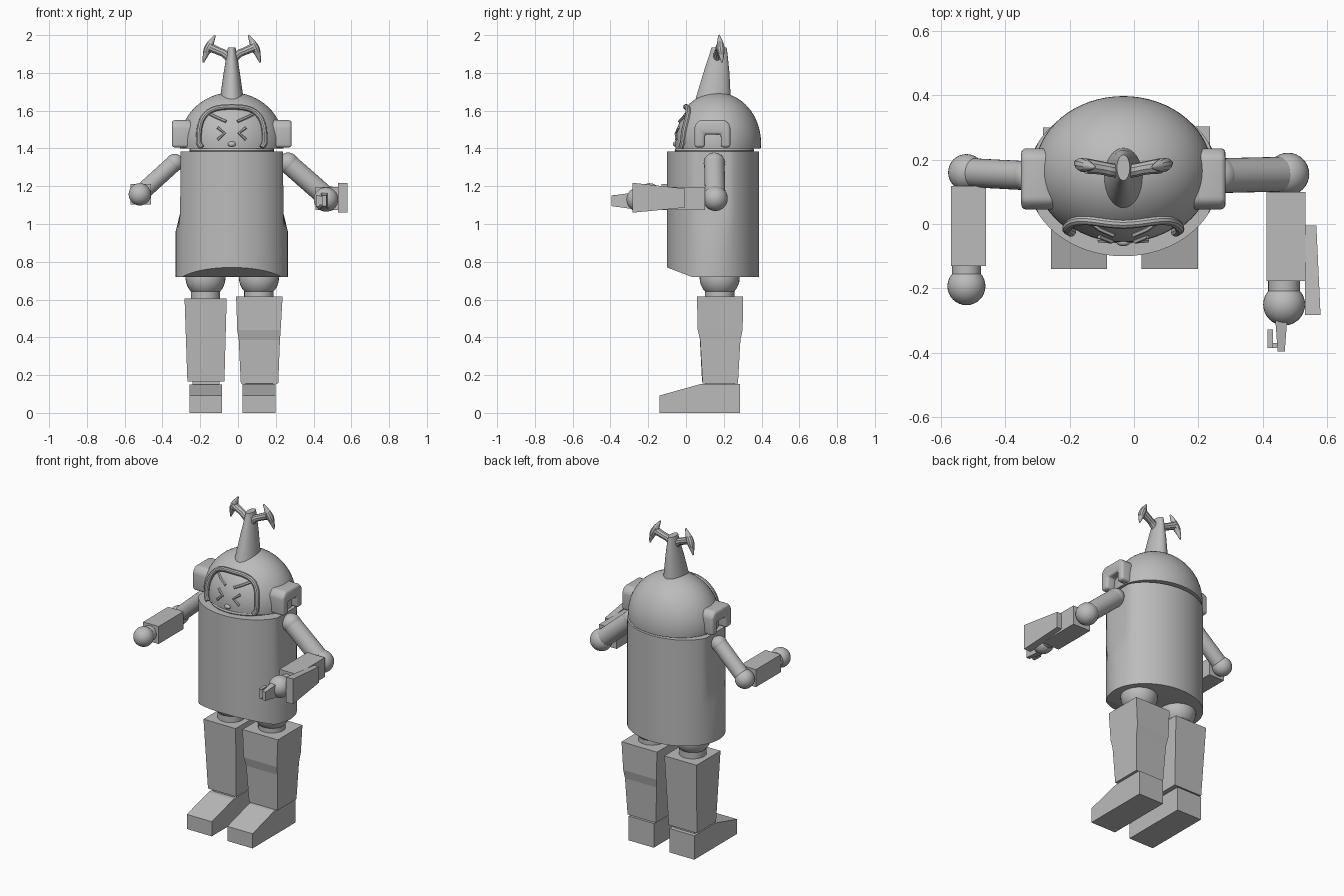
import bpy, bmesh, math
from mathutils import Vector

if "Cube" in bpy.data.objects:
    bpy.data.objects.remove(bpy.data.objects["Cube"])

CX = -0.033  # centre line of torso and head
grey = bpy.data.materials.new("plain grey")
grey.diffuse_color = (0.5, 0.5, 0.5, 1)
grey.use_nodes = True
grey.node_tree.nodes["Principled BSDF"].inputs["Base Color"].default_value = grey.diffuse_color


def finish(ob, smooth=True, bevel=0):
    bpy.ops.object.select_all(action='DESELECT')
    ob.select_set(True)
    bpy.context.view_layer.objects.active = ob
    ob.data.materials.clear()
    ob.data.materials.append(grey)
    if bevel:
        m = ob.modifiers.new("bevel", 'BEVEL')
        m.width, m.segments = bevel, 3
        bpy.ops.object.modifier_apply(modifier="bevel")
    if smooth:
        bpy.ops.object.shade_smooth_by_angle(angle=math.radians(35))
    return ob


def from_bm(name, bm, smooth=True, bevel=0):
    bmesh.ops.recalc_face_normals(bm, faces=bm.faces[:])
    me = bpy.data.meshes.new(name)
    bm.to_mesh(me)
    bm.free()
    ob = bpy.data.objects.new(name, me)
    bpy.context.collection.objects.link(ob)
    return finish(ob, smooth, bevel)


def cut(bm, co, no):
    """Remove what lies on the normal side of a plane and close the hole."""
    r = bmesh.ops.bisect_plane(bm, geom=bm.verts[:] + bm.edges[:] + bm.faces[:],
                               plane_co=co, plane_no=no, clear_outer=True)
    edges = [e for e in r['geom_cut'] if isinstance(e, bmesh.types.BMEdge)]
    bmesh.ops.contextual_create(bm, geom=edges)


def loft_bm(rings):
    bm = bmesh.new()
    vs = [[bm.verts.new(p) for p in r] for r in rings]
    n = len(vs[0])
    for a, b in zip(vs, vs[1:]):
        for i in range(n):
            bm.faces.new((a[i], a[(i + 1) % n], b[(i + 1) % n], b[i]))
    bm.faces.new(vs[0])
    bm.faces.new(vs[-1])
    bmesh.ops.recalc_face_normals(bm, faces=bm.faces[:])
    return bm


def loft(name, rings, smooth=True, bevel=0):
    return from_bm(name, loft_bm(rings), smooth, bevel)


def tapered(name, sections):
    """Blocky column from (z, x0, x1, y0, y1) sections."""
    return loft(name, [[(a, c, z), (b, c, z), (b, d, z), (a, d, z)]
                       for z, a, b, c, d in sections], False)


def box(name, x0, x1, y0, y1, z0, z1):
    return tapered(name, [(z0, x0, x1, y0, y1), (z1, x0, x1, y0, y1)])


def ellipsoid(name, c, r, floor=None, seg=40):
    bm = bmesh.new()
    bmesh.ops.create_uvsphere(bm, u_segments=seg, v_segments=seg // 2, radius=1)
    for v in bm.verts:
        v.co = [c[i] + v.co[i] * r[i] for i in range(3)]
    if floor is not None:
        cut(bm, (0, 0, floor), (0, 0, -1))
    return from_bm(name, bm)


def ball(name, c, r):
    return ellipsoid(name, c, (r, r, r), seg=32)


def rod(name, a, b, r):
    a, b = Vector(a), Vector(b)
    q = (b - a).to_track_quat('Z', 'Y')
    circ = [q @ Vector((r * math.cos(t), r * math.sin(t), 0))
            for t in (i * math.tau / 32 for i in range(32))]
    return loft(name, [[p + e for p in circ] for e in (a, b)])


def tube(name, pts, radii, spline='POLY', res=3):
    cu = bpy.data.curves.new(name, 'CURVE')
    cu.dimensions, cu.bevel_depth, cu.bevel_resolution = '3D', 1, res
    cu.use_fill_caps = True
    s = cu.splines.new(spline)
    s.points.add(len(pts) - 1)
    for p, c, r in zip(s.points, pts, radii):
        p.co, p.radius = (*c, 1), r
    if spline == 'NURBS':
        s.use_endpoint_u, s.order_u = True, 3
    ob = bpy.data.objects.new(name, cu)
    bpy.context.collection.objects.link(ob)
    bpy.context.view_layer.objects.active = ob
    bpy.ops.object.select_all(action='DESELECT')
    ob.select_set(True)
    bpy.ops.object.convert(target='MESH')
    return finish(bpy.context.view_layer.objects.active)


# torso: oval barrel with flattened sides above and a sloped cut under the front
rings = []
for z, lim in ((0.72, 1), (0.96, 0.297), (1.06, 0.273), (1.385, 0.272)):
    ring = []
    for i in range(64):
        t = i * math.tau / 64
        x = 0.297 * math.cos(t)
        ring.append((CX + max(-lim, min(lim, x)), 0.143 + 0.243 * math.sin(t), z))
    rings.append(ring)
bm = loft_bm(rings)
cut(bm, (0, 0.03, 0.72), (0, -0.05, -0.13))
from_bm("torso", bm)
ellipsoid("neck", (CX, 0.15, 1.39), (0.225, 0.21, 0.05))

# helmet with an arched face opening
HC, HR = (CX, 0.165, 1.43), (0.275, 0.232, 0.266)
helmet = ellipsoid("helmet", HC, HR, 1.40, 64)
arch = []
for i in range(25):
    t = math.pi * i / 24
    c, s = math.cos(t), math.sin(t)
    arch.append((CX + 0.175 * math.copysign(abs(c) ** 0.7, c), 1.43 + 0.19 * s ** 0.65 if s > 1e-6 else 1.43))
outline = [(CX + 0.155, 1.38)] + arch + [(CX - 0.155, 1.38)]
cutter = loft("opening_cutter", [[(x, y, z) for x, z in outline] for y in (-0.3, 0.07)])
m = helmet.modifiers.new("opening", 'BOOLEAN')
m.operation, m.object, m.solver = 'DIFFERENCE', cutter, 'EXACT'
finish(helmet, False)
bpy.ops.object.modifier_apply(modifier="opening")
bpy.data.objects.remove(cutter)
finish(helmet)
FR = (0.262, 0.222, 0.25)
ellipsoid("face", HC, FR, 1.40, 48)


def on_head(x, z, r, out=0.0):
    k = 1 - ((x - HC[0]) / r[0]) ** 2 - ((z - HC[2]) / r[2]) ** 2
    return (x, HC[1] - r[1] * math.sqrt(max(k, 0)) - out, z)


edge = [(CX + 0.16, 1.405)] + arch + [(CX - 0.16, 1.405)]
tube("face_rim", [on_head(x, z, HR, 0.003) for x, z in edge], [0.015] * len(edge))

# eyebrows, squinting eyes and mouth
for side, s in (("left", -1), ("right", 1)):
    brow = [(CX + s * 0.115, 1.582), (CX + s * 0.075, 1.562), (CX + s * 0.03, 1.542)]
    eye = [(CX + s * 0.075, 1.51), (CX + s * 0.038, 1.48), (CX + s * 0.075, 1.447)]
    for part, pts in (("eyebrow", brow), ("eye", eye)):
        tube(f"{side}_{part}", [on_head(x, z, FR, 0.003) for x, z in pts], [0.008] * 3, res=1)
ellipsoid("mouth", on_head(CX, 1.423, FR), (0.021, 0.012, 0.014), seg=16)

# horseshoe ear guards
ear = [(0.045, 1.405), (0.045, 1.52), (0.07, 1.55), (0.21, 1.55), (0.235, 1.52), (0.235, 1.405),
       (0.185, 1.405), (0.185, 1.475), (0.10, 1.475), (0.10, 1.405)]
for side, s in (("left", -1), ("right", 1)):
    loft(f"{side}_ear_guard", [[(CX + s * x, y, z) for y, z in ear] for x in (0.21, 0.317)], True, 0.015)

# horn: oval tapering post with forked branches
rings = []
for z, rx, y0, y1 in ((1.66, 0.063, 0.05, 0.237), (1.80, 0.043, 0.092, 0.23),
                      (1.90, 0.027, 0.125, 0.22), (1.935, 0.02, 0.135, 0.215)):
    rings.append([(CX + rx * math.cos(t), (y0 + y1) / 2 + (y1 - y0) / 2 * math.sin(t), z)
                  for t in (i * math.tau / 32 for i in range(32))])
loft("horn_post", rings)
for side, s in (("left", -1), ("right", 1)):
    tube(f"{side}_horn_branch", [(CX, 0.165, 1.86), (CX + s * 0.03, 0.165, 1.90),
                                 (CX + s * 0.07, 0.175, 1.915), (CX + s * 0.115, 0.18, 1.935)],
         [0.022, 0.022, 0.02, 0.024], 'NURBS')
    tube(f"{side}_horn_fork", [(CX + s * 0.088, 0.175, 2.0), (CX + s * 0.108, 0.18, 1.965),
                               (CX + s * 0.125, 0.183, 1.93), (CX + s * 0.14, 0.188, 1.895),
                               (CX + s * 0.15, 0.19, 1.855)],
         [0.004, 0.016, 0.024, 0.015, 0.004], 'NURBS')

# arms: shoulder ball, upper arm, elbow ball, square forearm, wrist, ball hand
for side, sh, el, r, re, fore, hand, rh in (
        ("left", (-0.335, 0.15, 1.325), (-0.52, 0.16, 1.157), 0.045, 0.057,
         (-0.568, -0.46, -0.13, 0.118, 1.102, 1.212), (-0.52, -0.193, 1.157), 0.059),
        ("right", (0.265, 0.15, 1.322), (0.478, 0.155, 1.135), 0.054, 0.066,
         (0.411, 0.533, -0.177, 0.10, 1.073, 1.195), (0.466, -0.25, 1.13), 0.065)):
    ball(f"{side}_shoulder", sh, r * 1.04)
    rod(f"{side}_upper_arm", sh, el, r)
    ball(f"{side}_elbow", el, re)
    box(f"{side}_forearm", *fore)
    rod(f"{side}_wrist", (hand[0], fore[2] + 0.03, hand[2]), hand, rh * 0.76)
    ball(f"{side}_hand", hand, rh)

# flared shield plate on the right forearm and the gripping finger
loft("forearm_plate", [[(a, y, b), (c, y, b), (c, y, d), (a, y, d)] for y, a, c, b, d in (
    (-0.005, 0.533, 0.566, 1.087, 1.187), (-0.282, 0.53, 0.579, 1.06, 1.218))], False)
loft("finger", [[(a, y, b), (c, y, b), (c, y, d), (a, y, d)] for y, a, c, b, d in (
    (-0.29, 0.438, 0.476, 1.08, 1.165), (-0.395, 0.446, 0.468, 1.095, 1.15))], False)
box("finger_hook", 0.414, 0.432, -0.385, -0.328, 1.093, 1.153)
box("finger_link", 0.425, 0.452, -0.385, -0.37, 1.10, 1.147)

# legs: the right one has a stepped knee
tapered("left_leg", [(0.165, -0.268, -0.072, 0.085, 0.275), (0.605, -0.283, -0.06, 0.062, 0.30)])
tapered("right_leg", [(0.155, 0.015, 0.213, 0.088, 0.275), (0.385, 0.004, 0.222, 0.075, 0.288),
                      (0.44, -0.004, 0.226, 0.062, 0.30), (0.615, -0.01, 0.236, 0.058, 0.302)])
for side, x, f0, f1, top in (("left", -0.172, -0.257, -0.084, 0.15), ("right", 0.111, 0.024, 0.199, 0.152)):
    ball(f"{side}_hip", (x, 0.178, 0.715), 0.106)
    rod(f"{side}_hip_collar", (x, 0.178, 0.59), (x, 0.178, 0.645), 0.078)
    box(f"{side}_ankle", f0 + 0.015, f1 - 0.015, 0.10, 0.26, 0.13, 0.19)
    prof = [(-0.14, 0), (0.285, 0), (0.285, top), (0.075, top), (-0.14, 0.092)]
    loft(f"{side}_foot", [[(fx, y, z) for y, z in prof] for fx in (f0, f1)], False)
